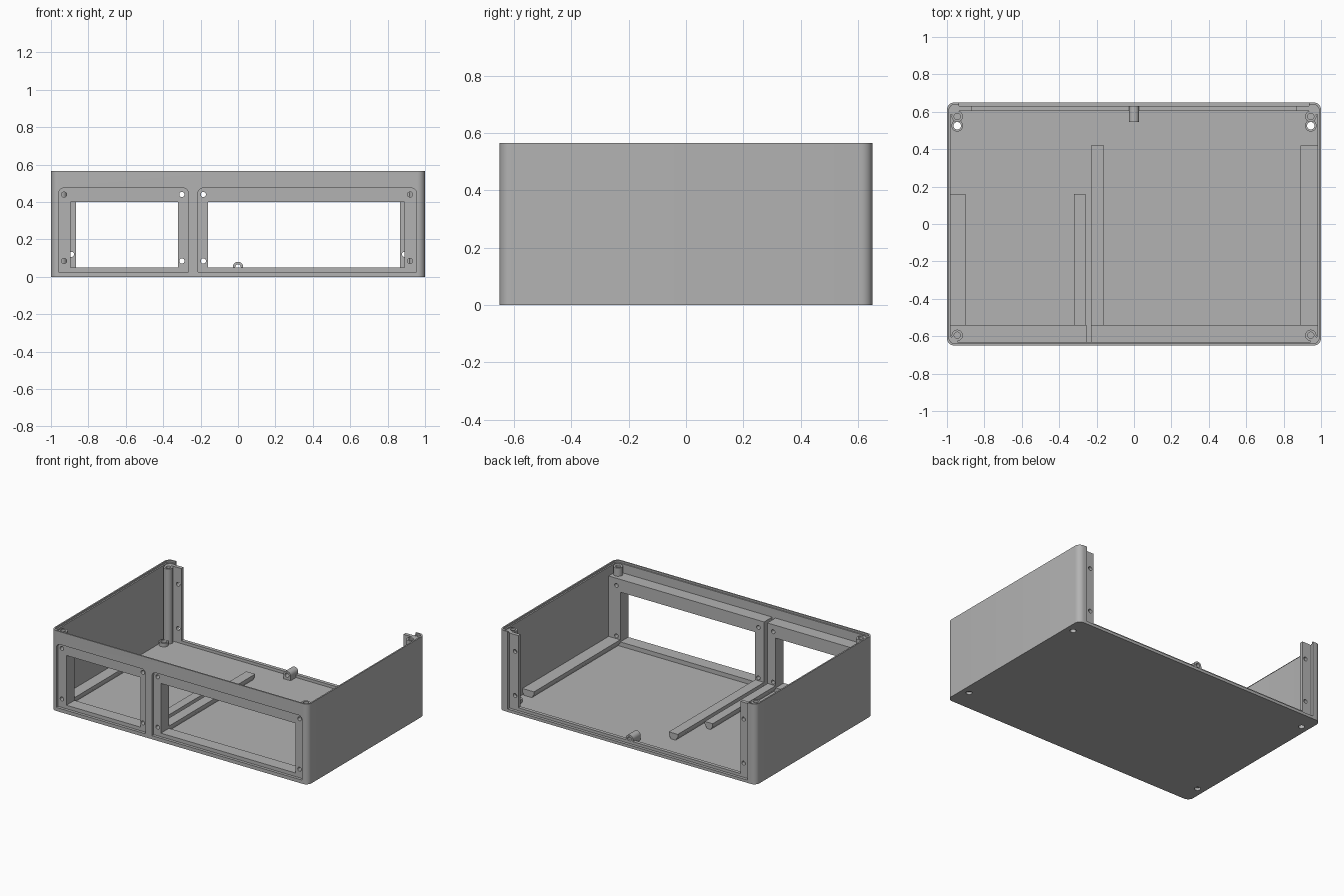
import bpy, bmesh
from math import sin, cos, pi

cube = bpy.data.objects.get("Cube")
if cube:
    bpy.data.objects.remove(cube, do_unlink=True)

grey = bpy.data.materials.new("plain grey")
grey.use_nodes = True
grey.diffuse_color = (0.45, 0.45, 0.45, 1)
grey.node_tree.nodes["Principled BSDF"].inputs["Base Color"].default_value = (0.45, 0.45, 0.45, 1)

# Main sizes
W, D, H = 1.0, 0.65, 0.565
WALL, FLOOR = 0.02, 0.02
RIM = H - 0.012


def circle(u, v, r, n=24):
    return [(u + r * cos(2 * pi * i / n), v + r * sin(2 * pi * i / n)) for i in range(n)]


def rounded(u0, v0, u1, v1, r_low, r_high, n=8):
    """Rounded rectangle with separate radii for the lower and upper corners."""
    pts = []
    for k, (u, v, su, sv, r) in enumerate([(u1, v1, -1, -1, r_high), (u0, v1, 1, -1, r_high),
                                           (u0, v0, 1, 1, r_low), (u1, v0, -1, 1, r_low)]):
        if r == 0:
            pts.append((u, v))
            continue
        for i in range(n + 1):
            a = pi / 2 * (k + i / n)
            pts.append((u + su * r + r * cos(a), v + sv * r + r * sin(a)))
    return pts


def prism(name, pts, axis, a, b):
    """Extrude a 2D outline along z (x, y outline) or y (x, z outline)."""
    bm = bmesh.new()
    place = (lambda u, v, w: (u, v, w)) if axis == "z" else (lambda u, v, w: (u, w, v))
    low = [bm.verts.new(place(u, v, a)) for u, v in pts]
    high = [bm.verts.new(place(u, v, b)) for u, v in pts]
    bm.faces.new(low)
    bm.faces.new(high)
    for i in range(len(pts)):
        j = (i + 1) % len(pts)
        bm.faces.new((low[i], low[j], high[j], high[i]))
    bmesh.ops.recalc_face_normals(bm, faces=bm.faces)
    mesh = bpy.data.meshes.new(name)
    bm.to_mesh(mesh)
    bm.free()
    mesh.materials.append(grey)
    obj = bpy.data.objects.new(name, mesh)
    bpy.context.collection.objects.link(obj)
    return obj


def box(name, x0, x1, y0, y1, z0, z1):
    return prism(name, [(x0, y0), (x1, y0), (x1, y1), (x0, y1)], "z", z0, z1)


def cut(obj, cutters):
    """Subtract each cutter, bake the result and remove the cutter."""
    for c in cutters:
        c.hide_render = True
        mod = obj.modifiers.new("cut", "BOOLEAN")
        mod.operation, mod.solver, mod.object = "DIFFERENCE", "EXACT", c
        bpy.context.view_layer.update()
        graph = bpy.context.evaluated_depsgraph_get()
        mesh = bpy.data.meshes.new_from_object(obj.evaluated_get(graph))
        obj.modifiers.clear()
        obj.data = mesh
        bpy.data.objects.remove(c, do_unlink=True)
    return obj


def inset(d, r):
    return rounded(-W + d, -D + d, W - d, D - d, r, r)


# Panel bays: recess sides, window sides, frame sides
bays = [("small", -0.96, -0.265, -0.895, -0.32, -0.98, -0.255),
        ("large", -0.215, 0.955, -0.16, 0.89, -0.23, 0.98)]
foot_spots = [(sx * 0.945, y) for sx in (-1, 1) for y in (-0.50, 0.525)]

# Case shell: open top, stepped rim, open back, front recesses, foot holes
shell_cuts = [prism("cavity", inset(WALL, 0.03), "z", FLOOR, 1),
              prism("rim_step", inset(0.01, 0.035), "z", RIM, 1),
              box("back_opening", -0.935, 0.935, 0.6, 1, FLOOR, 1)]
for name, r0, r1, *_ in bays:
    shell_cuts.append(prism("recess", rounded(r0, 0.025, r1, 0.475, 0, 0.03), "y", -0.7, -0.628))
for x, y in foot_spots:
    shell_cuts.append(prism("foot_hole", circle(x, y, 0.02), "z", -0.1, 0.1))
cut(prism("case_shell", inset(0, 0.04), "z", 0, H), shell_cuts)

# Thick panel frames behind the front recesses, with windows and screw holes
for name, r0, r1, w0, w1, f0, f1 in bays:
    frame_cuts = [prism("window", rounded(w0, 0.05, w1, 0.40, 0, 0), "y", -0.8, -0.4)]
    for x in (r0 + 0.03, r1 - 0.035):
        for z in (0.085, 0.44):
            frame_cuts.append(prism("screw_hole", circle(x, z, 0.014, 16), "y", -0.8, -0.4))
    cut(box(name + "_panel_frame", f0, f1, -0.63, -0.54, 0.018, 0.49), frame_cuts)

# Floor rails with undercut sides
for name, x0, x1, end in [("small_bay_right_rail", -0.982, -0.90, 0.16),
                          ("small_bay_left_rail", -0.32, -0.258, 0.16),
                          ("large_bay_right_rail", -0.23, -0.16, 0.42),
                          ("large_bay_left_rail", 0.89, 0.982, 0.42)]:
    u = 0.018
    prism(name, [(x0 + u, 0.018), (x1 - u, 0.018), (x1, 0.045), (x1, 0.065),
                 (x0, 0.065), (x0, 0.045)], "y", -0.545, end)

for side, s in (("right", -1), ("left", 1)):
    # Corner screw posts with blind holes
    for end, y, base in (("front", -0.595, 0.48), ("back", 0.575, 0.018)):
        back = 1 if end == "back" else -1
        post = prism(f"{end}_{side}_post", circle(s * 0.945, y, 0.03), "z", base, RIM - 0.005)
        cut(post, [prism("post_hole", circle(s * 0.945, y, 0.017, 16), "z", 0.5, 1)])
        ear = box(f"{end}_{side}_post_web", *sorted((s * 0.945, s * 0.985)),
                  *sorted((y + back * 0.01, back * 0.635)), base, RIM - 0.005)
        cut(ear, [prism("post_hole", circle(s * 0.945, y, 0.017, 16), "z", 0.5, 1)])
    # Back panel tabs
    tab = box(f"back_{side}_tab", *sorted((s * 0.865, s * 0.975)), 0.605, 0.63, 0.018, RIM - 0.005)
    cut(tab, [prism("tab_hole", circle(s * 0.89, z, 0.014, 16), "y", 0.5, 0.7) for z in (0.12, 0.43)])

# Raised rings around the foot holes
for i, (x, y) in enumerate(foot_spots):
    ring = prism(f"foot_ring_{i + 1}", circle(x, y, 0.031), "z", 0.015, 0.045)
    cut(ring, [prism("ring_hole", circle(x, y, 0.02), "z", -0.1, 0.1)])

# Lip along the back edge of the floor
box("back_floor_lip", -0.87, 0.87, 0.605, 0.63, 0.018, 0.04)

# Arched cable guide
guide = prism("cable_guide", rounded(-0.028, 0.018, 0.028, 0.08, 0, 0.0279), "y", 0.545, 0.63)
cut(guide, [prism("cable_hole", circle(0, 0.052, 0.015, 16), "y", 0.5, 0.7)])

# Smooth the round parts, keep edges sharp
bpy.ops.object.select_all(action="DESELECT")
for obj in bpy.context.scene.objects:
    if obj.type == "MESH" and obj.data.materials and obj.data.materials[0] == grey:
        obj.select_set(True)
        bpy.context.view_layer.objects.active = obj
bpy.ops.object.shade_smooth_by_angle(angle=pi / 6)
